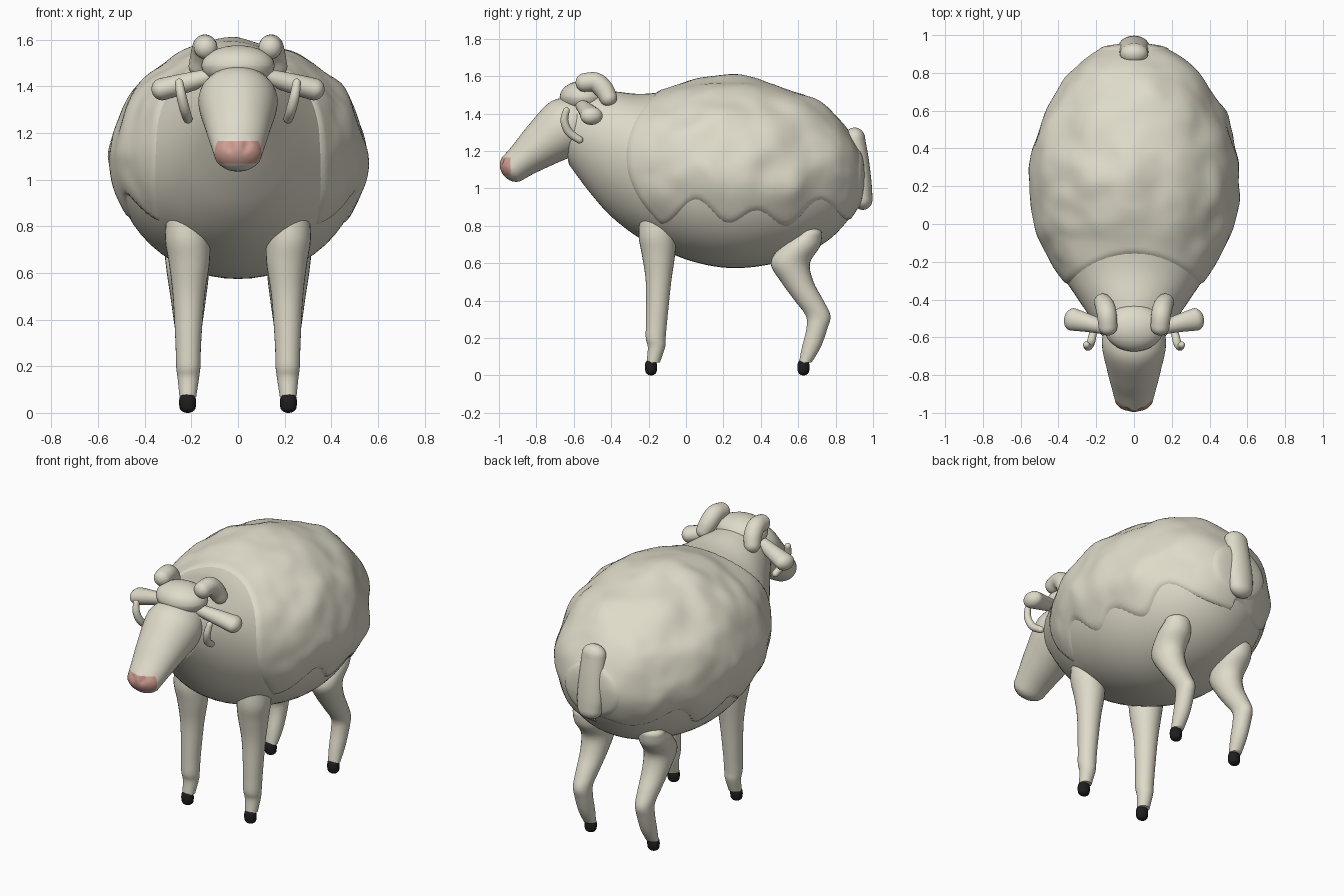
import bpy, bmesh, math
from mathutils import Vector, noise

X, Y, Z = Vector((1, 0, 0)), Vector((0, 1, 0)), Vector((0, 0, 1))


def material(name, rgb):
    m = bpy.data.materials.new(name)
    m.diffuse_color = (*rgb, 1)
    return m


CREAM = material("cream wool", (0.74, 0.71, 0.59))
PINK = material("pink nose", (0.62, 0.34, 0.29))
BLACK = material("black hoof", (0.013, 0.013, 0.013))


def resample(pts, steps):
    """Catmull-Rom through rows of (x, y, z, ru, rv)."""
    p = [pts[0]] + list(pts) + [pts[-1]]
    out = []
    for i in range(1, len(p) - 2):
        for s in range(steps):
            t = s / steps
            out.append([0.5 * (2 * b + (c - a) * t + (2 * a - 5 * b + 4 * c - d) * t * t
                               + (3 * b - a - 3 * c + d) * t ** 3)
                        for a, b, c, d in zip(p[i - 1], p[i], p[i + 1], p[i + 2])])
    return out + [list(pts[-1])]


def loft(name, pts, mat=CREAM, frame=None, ref=X, caps=(0, 0), n=28, steps=5, side=1, edit=None):
    """Sweep ellipses along a path, with rounded ends; side=-1 mirrors in x."""
    rows = resample(pts, steps)
    cs = [Vector(r[:3]) for r in rows]
    rings = []
    for i, r in enumerate(rows):
        t = (cs[min(i + 1, len(cs) - 1)] - cs[max(i - 1, 0)]).normalized()
        if frame:
            u, v = frame
        else:
            u = ref.cross(t).normalized()
            v = t.cross(u)
        rings.append((cs[i], u, v, r[3], r[4], t))

    def cap(ring, length, sign):
        c, u, v, a, b, t = ring
        if frame:
            w = u.cross(v)
            t = w if w.dot(t) > 0 else -w
        k = [math.radians(x) for x in (15, 30, 45, 58, 70, 80, 87)]
        return [(c + t * sign * length * math.sin(x), u, v, a * math.cos(x), b * math.cos(x), t) for x in k]

    if caps[0]:
        rings = cap(rings[0], caps[0], -1)[::-1] + rings
    if caps[1]:
        rings = rings + cap(rings[-1], caps[1], 1)
    bm = bmesh.new()
    vr = []
    for c, u, v, a, b, t in rings:
        row = []
        for j in range(n):
            q = 2 * math.pi * j / n
            co = c + u * a * math.cos(q) + v * b * math.sin(q)
            row.append(bm.verts.new((co.x * side, co.y, co.z)))
        vr.append(row)
    for p, q in zip(vr, vr[1:]):
        for j in range(n):
            bm.faces.new((p[j], p[(j + 1) % n], q[(j + 1) % n], q[j]))
    bm.faces.new(vr[0])
    bm.faces.new(vr[-1])
    bmesh.ops.recalc_face_normals(bm, faces=bm.faces)
    if edit:
        edit(bm)
    me = bpy.data.meshes.new(name)
    bm.to_mesh(me)
    bm.free()
    me.materials.append(mat)
    me.shade_smooth()
    me.set_sharp_from_angle(angle=math.radians(60))
    ob = bpy.data.objects.new(name, me)
    bpy.context.collection.objects.link(ob)
    return ob


# Body and neck: (y, top, bottom, half width)
profile = [(-0.62, 1.49, 1.12, 0.15), (-0.52, 1.52, 0.985, 0.215), (-0.40, 1.52, 0.85, 0.295),
           (-0.25, 1.505, 0.735, 0.395), (-0.10, 1.52, 0.66, 0.47), (0.05, 1.56, 0.605, 0.515),
           (0.22, 1.572, 0.575, 0.53), (0.40, 1.555, 0.585, 0.513), (0.60, 1.495, 0.635, 0.443),
           (0.75, 1.405, 0.715, 0.353), (0.85, 1.30, 0.81, 0.263), (0.91, 1.205, 0.90, 0.175)]
body = [(0, y, (t + b) / 2, w, (t - b) / 2) for y, t, b, w in profile]
loft("body", body, frame=(X, Z), caps=(0.02, 0.035), n=56)


# Fleece: the body surface pushed out in broad lumps, sunk below its scalloped edge
def fleece(bm):
    bm.normal_update()
    moves = []
    for v in bm.verts:
        x, y, z = v.co
        front = -0.33 + 1.4 * (z - 1.17) ** 2
        low = 0.85 + 0.05 * math.sin(y * 19 + (0.6 if x > 0 else 2.0)) + 0.03 * math.sin(y * 9 + 1)
        d = min(y - front, z - low)
        s = max(0, min(1, d / 0.2))
        edge = max(0, min(1, d / 0.04 + 0.4))
        lump = noise.noise(v.co * 5.5) + 0.2 * noise.noise(v.co * 11)
        rear = max(0, min(1, (0.95 - y) / 0.15))
        out = -0.02 + edge * 0.028 + s * (0.008 + (0.006 + 0.026 * lump) * rear)
        moves.append((v, v.normal * out))
    for v, m in moves:
        v.co += m


loft("fleece", body, frame=(X, Z), caps=(0.02, 0.03), n=120, steps=9, edit=fleece)


# Head with pink nose patch and nostril dents
def nose(bm):
    for co, no in (((0, -0.937, 0), Y), ((0, 0, 1.165), Z), ((0, 0, 1.068), Z)):
        bmesh.ops.bisect_plane(bm, geom=bm.verts[:] + bm.edges[:] + bm.faces[:], plane_co=co, plane_no=no)
    for f in bm.faces:
        c = f.calc_center_median()
        f.material_index = int(c.y < -0.937 and 1.068 < c.z < 1.165)
    for v in bm.verts:
        if v.co.y < -0.9:
            r2 = (abs(v.co.x) - 0.036) ** 2 + (v.co.z - 1.145) ** 2
            v.co.y += 0.016 * math.exp(-r2 / 0.0003)


head = loft("head", [(0, -0.52, 1.40, 0.13, 0.11), (0, -0.623, 1.339, 0.17, 0.16),
                     (0, -0.775, 1.23, 0.141, 0.124), (0, -0.865, 1.158, 0.118, 0.096),
                     (0, -0.922, 1.112, 0.103, 0.083)],
            frame=(X, Vector((0, -0.61, 0.79))), caps=(0.06, 0.068), n=64, edit=nose)
head.data.materials.append(PINK)

# Crown tuft on top of the head
loft("crown_tuft", [(0, -0.55, 1.485, 0.157, 0.125), (0, -0.55, 1.49, 0.157, 0.125)],
     frame=(X, Y), caps=(0.085, 0.085), n=40, steps=1)

# Tail
loft("tail", [(0, 0.902, 1.265, 0.075, 0.056), (0, 0.922, 1.15, 0.078, 0.056),
              (0, 0.937, 1.02, 0.083, 0.056), (0, 0.945, 0.94, 0.075, 0.052)],
     frame=(X, Y), caps=(0.06, 0.055))

# Paired parts
front_leg = [(0.218, -0.155, 0.83, 0.09, 0.093), (0.216, -0.153, 0.74, 0.096, 0.1),
             (0.209, -0.147, 0.64, 0.087, 0.088), (0.211, -0.147, 0.5, 0.068, 0.068),
             (0.213, -0.157, 0.3, 0.055, 0.057), (0.213, -0.162, 0.2, 0.052, 0.053),
             (0.213, -0.158, 0.15, 0.046, 0.046), (0.215, -0.175, 0.07, 0.036, 0.036)]
hind_leg = [(0.225, 0.658, 0.755, 0.08, 0.07), (0.222, 0.612, 0.69, 0.092, 0.105),
            (0.215, 0.558, 0.6, 0.09, 0.105), (0.213, 0.595, 0.5, 0.077, 0.087),
            (0.213, 0.658, 0.4, 0.063, 0.077), (0.213, 0.706, 0.32, 0.052, 0.066),
            (0.213, 0.70, 0.25, 0.05, 0.056), (0.213, 0.67, 0.15, 0.045, 0.05),
            (0.215, 0.638, 0.07, 0.036, 0.034)]
horn = [(0.138, -0.545, 1.565, 0.05, 0.05), (0.143, -0.485, 1.568, 0.052, 0.052),
        (0.152, -0.44, 1.53, 0.052, 0.052), (0.165, -0.415, 1.485, 0.047, 0.047)]
ear = [(0.11, -0.56, 1.445, 0.032, 0.032), (0.22, -0.53, 1.415, 0.042, 0.045),
       (0.325, -0.505, 1.387, 0.048, 0.06)]
curl = [(0.252, -0.64, 1.415, 0.018, 0.018), (0.243, -0.65, 1.36, 0.021, 0.021),
        (0.228, -0.625, 1.30, 0.022, 0.022), (0.215, -0.57, 1.26, 0.02, 0.02)]
for side, tag in ((1, "left"), (-1, "right")):
    for leg, pts, y in (("front", front_leg, -0.187), ("hind", hind_leg, 0.628)):
        loft(f"{tag}_{leg}_leg", pts, frame=(X, Y), caps=(0.04, 0), side=side)
        loft(f"{tag}_{leg}_hoof", [(0.216, y, 0.026, 0.035, 0.031), (0.216, y, 0.045, 0.037, 0.033),
                                   (0.216, y, 0.062, 0.035, 0.031)],
             BLACK, frame=(X, Y), caps=(0.026, 0.024), n=24, side=side)
    loft(f"{tag}_horn", horn, caps=(0.045, 0.045), side=side)
    loft(f"{tag}_ear", ear, ref=Y, caps=(0.03, 0.045), side=side)
    loft(f"{tag}_horn_curl", curl, caps=(0.018, 0.02), n=16, side=side)
